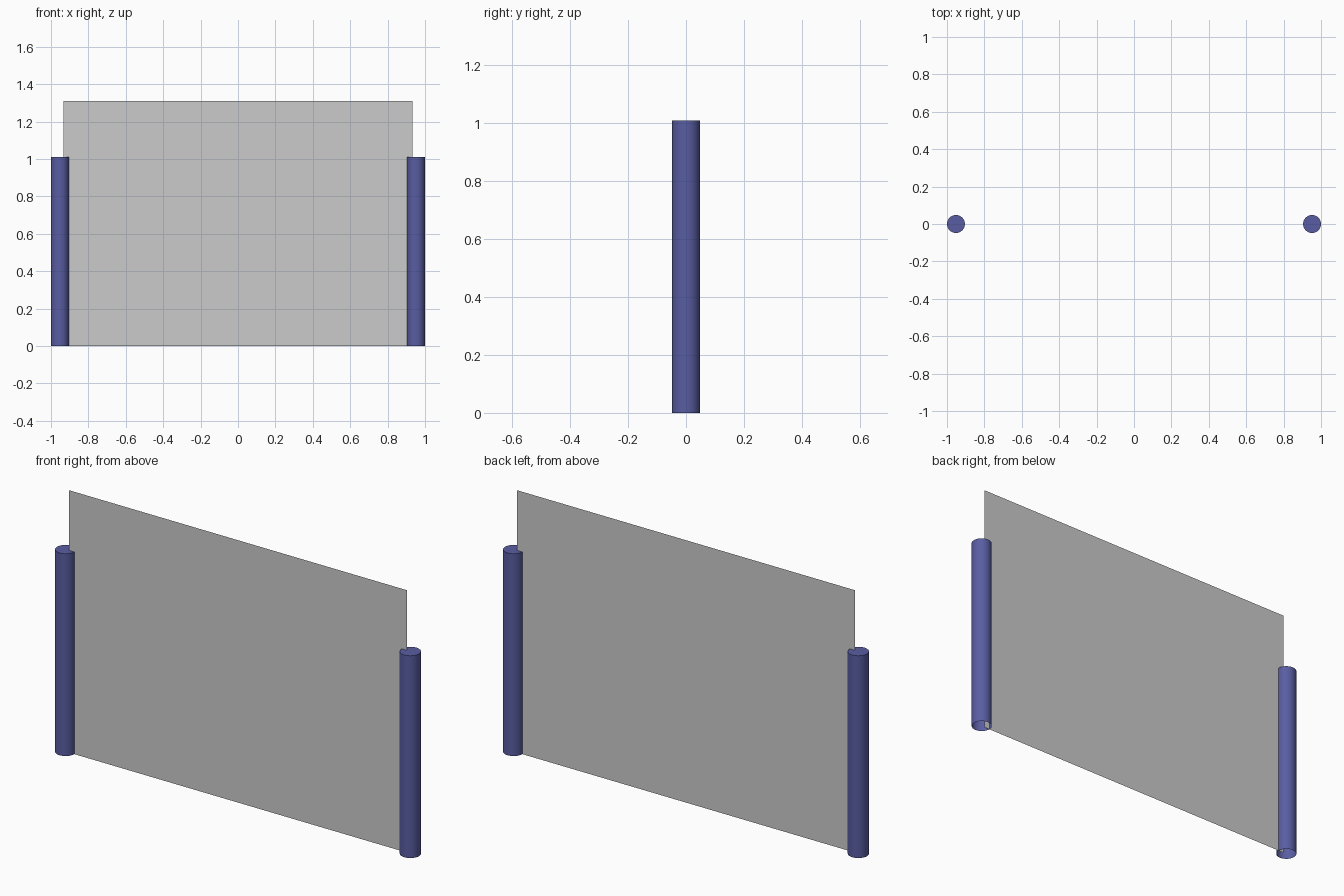
import bpy, bmesh, math

if "Cube" in bpy.data.objects:
    bpy.data.objects.remove(bpy.data.objects["Cube"])

POLE_X, POLE_R, POLE_H = 0.952, 0.048, 1.01
PANEL_HALF, PANEL_H = 0.933, 1.31

blue = bpy.data.materials.new("pole_blue")
blue.diffuse_color = (0.10, 0.11, 0.36, 1)
blue.use_nodes = True
blue.node_tree.nodes["Principled BSDF"].inputs["Base Color"].default_value = blue.diffuse_color


def add_object(name, bm):
    mesh = bpy.data.meshes.new(name)
    bm.to_mesh(mesh)
    bm.free()
    obj = bpy.data.objects.new(name, mesh)
    bpy.context.collection.objects.link(obj)
    return obj


# Round post: capped on top, open underneath
def add_post(name, x):
    bm = bmesh.new()
    bmesh.ops.create_cone(bm, cap_ends=True, segments=32,
                          radius1=POLE_R, radius2=POLE_R, depth=POLE_H)
    bottom = [f for f in bm.faces if f.normal.z < -0.9]
    bmesh.ops.delete(bm, geom=bottom, context='FACES_ONLY')
    bmesh.ops.translate(bm, verts=bm.verts, vec=(0, 0, POLE_H / 2))
    post = add_object(name, bm)
    post.location.x = x
    post.data.materials.append(blue)
    bpy.ops.object.select_all(action='DESELECT')
    post.select_set(True)
    bpy.context.view_layer.objects.active = post
    bpy.ops.object.shade_smooth_by_angle(angle=math.radians(40))


for side, x in (("left", -POLE_X), ("right", POLE_X)):
    add_post(side + "_post", x)

# Thin sheet stretched between the posts
bm = bmesh.new()
corners = [(-PANEL_HALF, 0, 0), (PANEL_HALF, 0, 0),
           (PANEL_HALF, 0, PANEL_H), (-PANEL_HALF, 0, PANEL_H)]
bm.faces.new([bm.verts.new(c) for c in corners])
add_object("fence_panel", bm)
